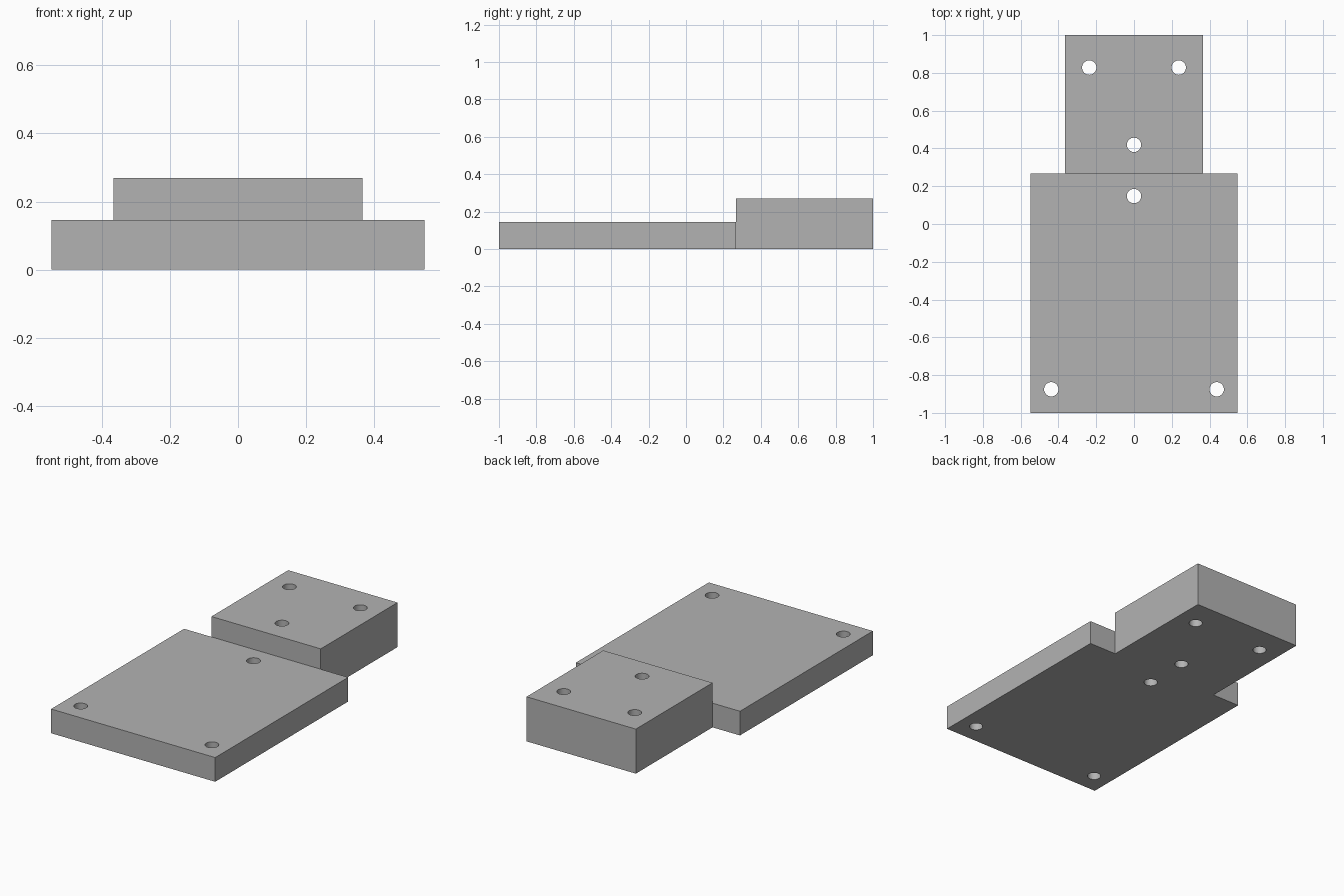
import bpy
import math

cube = bpy.data.objects.get("Cube")
if cube:
    bpy.data.objects.remove(cube, do_unlink=True)

grey = bpy.data.materials.new("plain grey")
grey.use_nodes = True
colour = (0.45, 0.45, 0.45, 1)
grey.diffuse_color = colour
grey.node_tree.nodes["Principled BSDF"].inputs["Base Color"].default_value = colour

HOLE_RADIUS = 0.038


def drilled_plate(name, half_width, y0, y1, height, holes):
    """Box standing on the floor with vertical through holes."""
    bpy.ops.mesh.primitive_cube_add(size=1, location=(0, (y0 + y1) / 2, height / 2))
    plate = bpy.context.object
    plate.name = name
    plate.scale = (2 * half_width, y1 - y0, height)
    bpy.ops.object.transform_apply(location=True, rotation=False, scale=True)
    plate.data.materials.append(grey)

    for i, (x, y) in enumerate(holes):
        bpy.ops.mesh.primitive_cylinder_add(
            vertices=32, radius=HOLE_RADIUS, depth=1, location=(x, y, height / 2))
        drill = bpy.context.object
        drill.name = f"{name}_drill_{i + 1}"
        drill.data.materials.append(grey)
        drill.hide_render = True
        cut = plate.modifiers.new(f"hole_{i + 1}", "BOOLEAN")
        cut.operation = "DIFFERENCE"
        cut.solver = "EXACT"
        cut.object = drill

    # Apply the cuts and discard the drills
    bpy.ops.object.select_all(action="DESELECT")
    bpy.context.view_layer.objects.active = plate
    plate.select_set(True)
    for cut in list(plate.modifiers):
        drill = cut.object
        bpy.ops.object.modifier_apply(modifier=cut.name)
        bpy.data.objects.remove(drill, do_unlink=True)
    bpy.ops.object.shade_smooth_by_angle(angle=math.radians(30))
    return plate


# Wide low plate at the front, narrow taller block behind it
drilled_plate("base_plate", 0.548, -1, 0.268, 0.146,
              [(-0.438, -0.875), (0.438, -0.875), (0, 0.148)])
drilled_plate("rear_block", 0.365, 0.268, 1, 0.269,
              [(-0.237, 0.828), (0.237, 0.828), (0, 0.419)])
